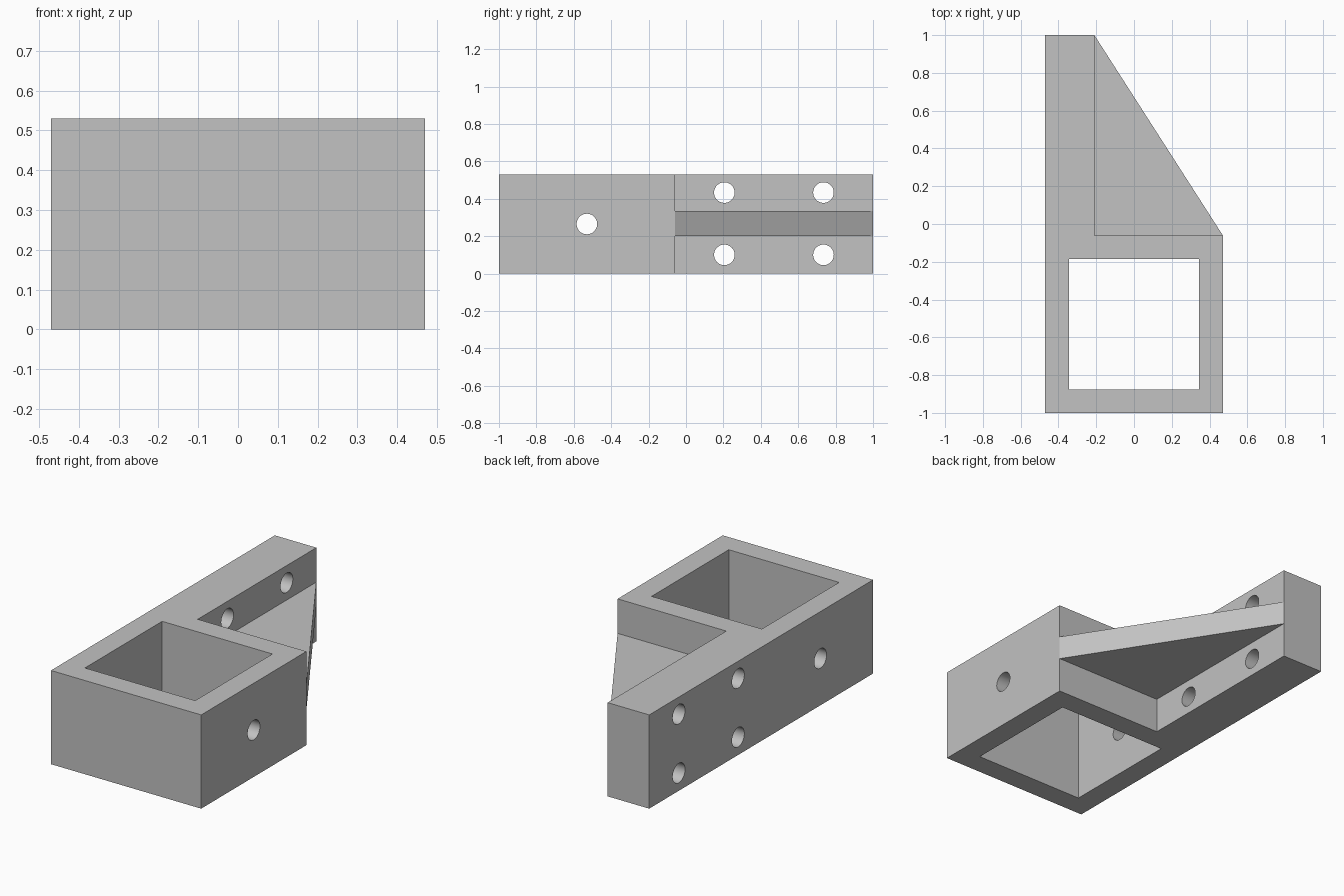
import bpy, bmesh
from math import pi, radians
from mathutils import Matrix

cube = bpy.data.objects.get("Cube")
if cube:
    bpy.data.objects.remove(cube, do_unlink=True)

H = 0.53          # overall height
W = 0.47          # half width
ARM_X = -0.21     # inner face of the mounting arm
BOX_Y = -0.06     # back face of the square socket

grey = bpy.data.materials.new("plain grey")
grey.use_nodes = True
colour = (0.54, 0.54, 0.54, 1)
grey.diffuse_color = colour
grey.node_tree.nodes["Principled BSDF"].inputs["Base Color"].default_value = colour


def add_object(name, bm):
    bmesh.ops.recalc_face_normals(bm, faces=bm.faces)
    mesh = bpy.data.meshes.new(name)
    bm.to_mesh(mesh)
    bm.free()
    mesh.materials.append(grey)
    obj = bpy.data.objects.new(name, mesh)
    bpy.context.collection.objects.link(obj)
    return obj


def prism(name, outline, z0, z1):
    bm = bmesh.new()
    face = bm.faces.new([bm.verts.new((x, y, z0)) for x, y in outline])
    top = bmesh.ops.extrude_face_region(bm, geom=[face])["geom"]
    verts = [g for g in top if isinstance(g, bmesh.types.BMVert)]
    bmesh.ops.translate(bm, verts=verts, vec=(0, 0, z1 - z0))
    return add_object(name, bm)


def cross_hole(name, y, z):
    bm = bmesh.new()
    bmesh.ops.create_cone(bm, cap_ends=True, segments=48, radius1=0.055,
                          radius2=0.055, depth=1.4,
                          matrix=Matrix.Translation((0, y, z)) @ Matrix.Rotation(pi / 2, 4, 'Y'))
    return add_object(name, bm)


def combine(target, tool, operation):
    mod = target.modifiers.new(tool.name, 'BOOLEAN')
    mod.operation, mod.solver, mod.object = operation, 'EXACT', tool
    bpy.context.view_layer.objects.active = target
    bpy.ops.object.modifier_apply(modifier=mod.name)
    bpy.data.objects.remove(tool, do_unlink=True)


# Socket block and mounting arm in one L-shaped body
bracket = prism("bracket_body", [(-W, -1), (W, -1), (W, BOX_Y), (ARM_X, BOX_Y),
                                 (ARM_X, 1), (-W, 1)], 0, H)

# Triangular gusset web, let slightly into the body
web = prism("gusset_web", [(ARM_X, 1), (W, BOX_Y), (0.42, -0.1),
                           (-0.25, -0.1), (-0.25, 0.95)], 0.2, 0.335)
combine(bracket, web, 'UNION')

# Square through-pocket for the post
p, q0, q1 = 0.345, -0.875, -0.185
combine(bracket, prism("post_pocket", [(-p, q0), (p, q0), (p, q1), (-p, q1)], -0.1, H + 0.1),
        'DIFFERENCE')

# Bolt holes: one through the socket, four through the arm
holes = [(-0.53, H / 2)] + [(y, z) for y in (0.205, 0.735) for z in (0.1, 0.433)]
for i, (y, z) in enumerate(holes):
    combine(bracket, cross_hole(f"bolt_hole_{i}", y, z), 'DIFFERENCE')

# Smooth hole walls, crisp edges
bpy.ops.object.select_all(action='DESELECT')
bracket.select_set(True)
bpy.context.view_layer.objects.active = bracket
bpy.ops.object.shade_smooth_by_angle(angle=radians(30))
